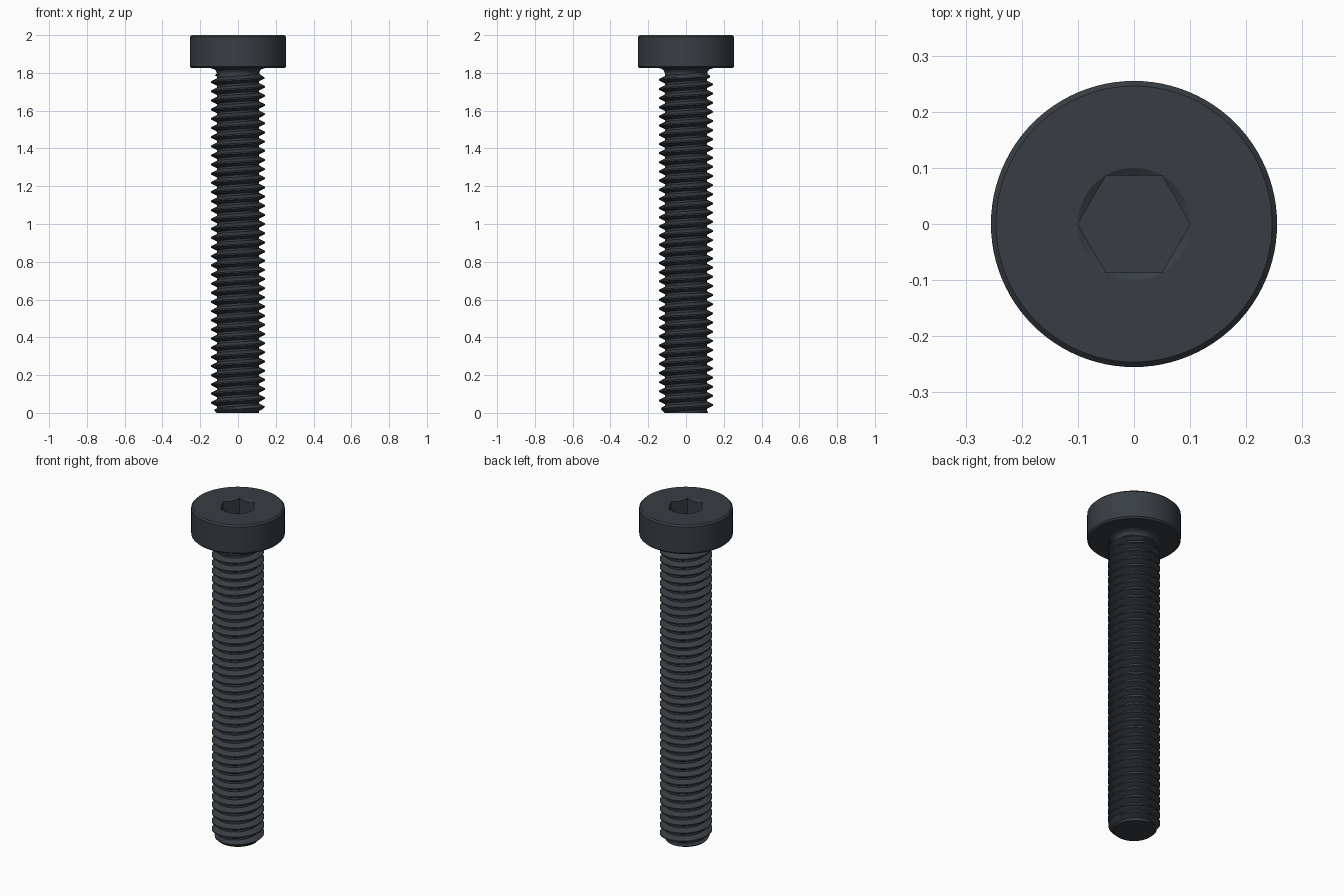
import bpy, bmesh, math

cube = bpy.data.objects.get("Cube")
if cube:
    bpy.data.objects.remove(cube, do_unlink=True)

steel = bpy.data.materials.new("dark_steel")
steel.use_nodes = True
colour = (0.040, 0.048, 0.057, 1)
steel.diffuse_color = colour
steel.node_tree.nodes["Principled BSDF"].inputs["Base Color"].default_value = colour

HEAD_R, HEAD_Z, TOP = 0.255, 1.825, 2.0
CREST, ROOT, PITCH = 0.143, 0.112, 0.0485
HEX_R = 0.1


def make_object(name, bm):
    bmesh.ops.recalc_face_normals(bm, faces=bm.faces)
    mesh = bpy.data.meshes.new(name)
    bm.to_mesh(mesh)
    bm.free()
    mesh.materials.append(steel)
    obj = bpy.data.objects.new(name, mesh)
    bpy.context.collection.objects.link(obj)
    return obj


def lathe(name, profile, segments):
    """Revolve (radius, z) points around z and cap both ends."""
    bm = bmesh.new()
    rings = []
    for r, z in profile:
        rings.append([bm.verts.new((r * math.cos(a), r * math.sin(a), z))
                      for a in (math.tau * i / segments for i in range(segments))])
    for low, high in zip(rings, rings[1:]):
        for i in range(segments):
            j = (i + 1) % segments
            bm.faces.new((low[i], low[j], high[j], high[i]))
    bm.faces.new(rings[0][::-1])
    bm.faces.new(rings[-1])
    return make_object(name, bm)


def cut(target, cutter):
    mod = target.modifiers.new("socket_cut", 'BOOLEAN')
    mod.operation = 'DIFFERENCE'
    mod.solver = 'EXACT'
    mod.object = cutter
    bpy.context.view_layer.objects.active = target
    bpy.ops.object.modifier_apply(modifier=mod.name)
    bpy.data.objects.remove(cutter, do_unlink=True)


def smooth(obj):
    bpy.ops.object.select_all(action='DESELECT')
    obj.select_set(True)
    bpy.context.view_layer.objects.active = obj
    bpy.ops.object.shade_smooth_by_angle(angle=math.radians(30))


# Head: short cylinder with broken edges, hex socket and countersink
B = 0.009
head = lathe("head", [(HEAD_R - B, HEAD_Z), (HEAD_R, HEAD_Z + B),
                      (HEAD_R, TOP - B), (HEAD_R - B, TOP)], 96)
cut(head, lathe("hex_cutter", [(HEX_R, TOP - 0.11), (HEX_R, TOP + 0.05)], 6))
cut(head, lathe("countersink_cutter", [(HEX_R - 0.05, TOP - 0.03),
                                       (HEX_R + 0.05, TOP + 0.03)], 96))
smooth(head)


# Shaft: helical thread with chamfered tip, thread runout and head fillet
def shaft_radius(thread, z):
    limit = ROOT + min(z, max(0, HEAD_Z - 0.03 - z) * 1.5)
    r = min(thread, limit)
    fillet = max(0, 1 - (HEAD_Z - z) / 0.03)
    return max(r, ROOT + (CREST - ROOT) * (1 - math.sqrt(1 - fillet ** 2)))


SEG = 64
STEPS = [(0.0, ROOT), (0.22, ROOT), (0.38, ROOT + (CREST - ROOT) / 2),
         (0.54, CREST), (0.68, CREST), (0.84, ROOT + (CREST - ROOT) / 2)]
N = len(STEPS)
turns = int(HEAD_Z / PITCH) + 3
bm = bmesh.new()
rows = []
for k in range(turns * N):
    phase, thread = STEPS[k % N]
    row = []
    for i in range(SEG):
        a = math.tau * i / SEG
        z = PITCH * (k // N - 1 + phase + i / SEG)
        z = min(max(z, 0), HEAD_Z)
        r = shaft_radius(thread, z)
        row.append(bm.verts.new((r * math.cos(a), r * math.sin(a), z)))
    rows.append(row)
for k in range(len(rows) - 1):
    for i in range(SEG):
        if i < SEG - 1:
            right_low, right_high = rows[k][i + 1], rows[k + 1][i + 1]
        elif k + N + 1 < len(rows):
            right_low, right_high = rows[k + N][0], rows[k + N + 1][0]
        else:
            continue
        bm.faces.new((rows[k][i], right_low, right_high, rows[k + 1][i]))
bmesh.ops.remove_doubles(bm, verts=bm.verts, dist=0.0002)
loose = [v for v in bm.verts if not v.link_faces]
bmesh.ops.delete(bm, geom=loose, context='VERTS')
# Flat tip
bm.faces.new([bm.verts.new((ROOT * math.cos(a), ROOT * math.sin(a), 0))
              for a in (math.tau * i / SEG for i in range(SEG))])
bmesh.ops.remove_doubles(bm, verts=bm.verts, dist=0.0002)
smooth(make_object("threaded_shaft", bm))
